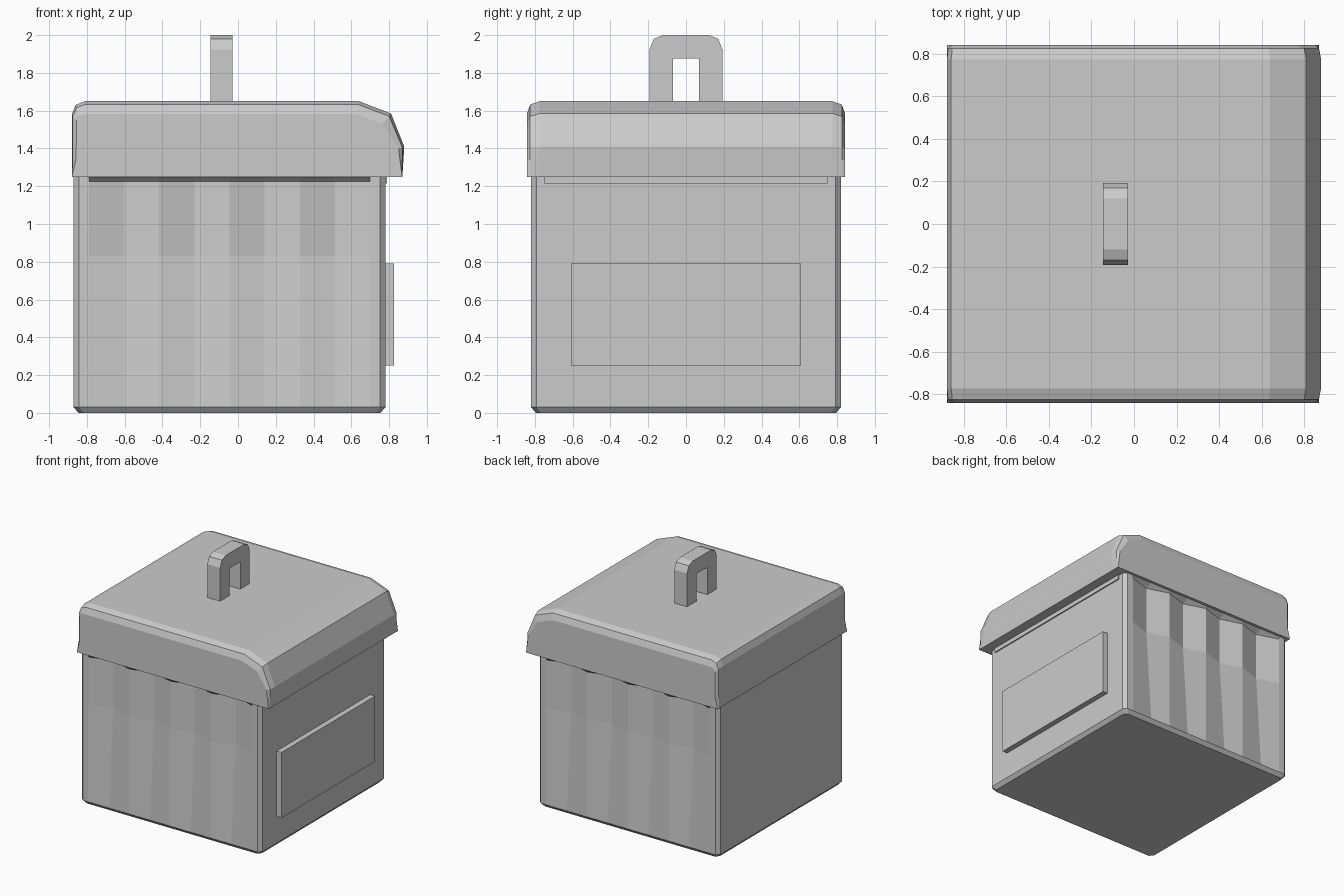
import bpy, bmesh

if "Cube" in bpy.data.objects:
    bpy.data.objects.remove(bpy.data.objects["Cube"])


def loft(name, rings):
    """Skin a list of equal-length closed rings and cap both ends."""
    bm = bmesh.new()
    loops = [[bm.verts.new(p) for p in ring] for ring in rings]
    for a, b in zip(loops, loops[1:]):
        for i in range(len(a)):
            j = (i + 1) % len(a)
            bm.faces.new((a[i], a[j], b[j], b[i]))
    bm.faces.new(loops[0])
    bm.faces.new(loops[-1])
    bmesh.ops.recalc_face_normals(bm, faces=bm.faces)
    mesh = bpy.data.meshes.new(name)
    bm.to_mesh(mesh)
    bm.free()
    obj = bpy.data.objects.new(name, mesh)
    bpy.context.collection.objects.link(obj)
    return obj


def box(name, x, y, z):
    return loft(name, [[(x[0], y[0], h), (x[1], y[0], h), (x[1], y[1], h), (x[0], y[1], h)] for h in z])


# Bin body: pleats on front and back that fade out towards the base
X0, X1, Y, C = -0.87, 0.78, 0.82, 0.028
PLEATS = [-0.79 + 1.49 * i / 8 for i in range(9)]


def body_ring(z, inset, depth):
    y = Y - inset
    half = [(x, -y + depth * (i % 2)) for i, x in enumerate(PLEATS)]
    left, right = X0 + inset, X1 - inset
    front = [(left, -y + C), (left + C, -y)] + half + [(right - C, -y), (right, -y + C)]
    back = [(x, -v) for x, v in reversed(front)]
    return [(x, v, z) for x, v in front + back]


loft("bin_body", [body_ring(*r) for r in (
    (0, 0.025, 0), (0.03, 0, 0), (0.83, 0, 0.058), (1.225, 0, 0.058), (1.25, 0, 0))])

# Lid: sloped profile with rounded ends, corners going sharp at the rim
full = [(-0.88, 1.25), (-0.88, 1.34), (-0.88, 1.58), (-0.86, 1.63), (-0.81, 1.65),
        (0.64, 1.65), (0.81, 1.585), (0.88, 1.41), (0.876, 1.34), (0.87, 1.25)]
middle = [(-0.88, 1.25), (-0.875, 1.34), (-0.875, 1.57), (-0.855, 1.615), (-0.81, 1.632),
          (0.637, 1.632), (0.80, 1.57), (0.87, 1.405), (0.871, 1.34), (0.87, 1.25)]
end = [(-0.88, 1.25), (-0.857, 1.34), (-0.855, 1.55), (-0.845, 1.573), (-0.81, 1.582),
       (0.625, 1.582), (0.765, 1.53), (0.85, 1.40), (0.857, 1.34), (0.87, 1.25)]
sections = [(end, -0.843), (middle, -0.825), (full, -0.775)]
sections += [(p, -y) for p, y in reversed(sections)]
loft("lid", [[(x, y, z) for x, z in p] for p, y in sections])

# Lid handle: chamfered arch
side = [(0.07, 1.875), (0.07, 1.64), (0.193, 1.64), (0.193, 1.925), (0.17, 1.98), (0.12, 2.0)]
arch = side + [(-y, z) for y, z in reversed(side)]
loft("lid_handle", [[(x, y, z) for y, z in arch] for x in (-0.145, -0.028)])

# Raised panel on the right side
box("side_panel", (0.77, 0.825), (-0.61, 0.61), (0.25, 0.79))

# Slim hinge strip under the lid
box("hinge_strip", (0.76, 0.79), (-0.75, 0.75), (1.215, 1.25))
